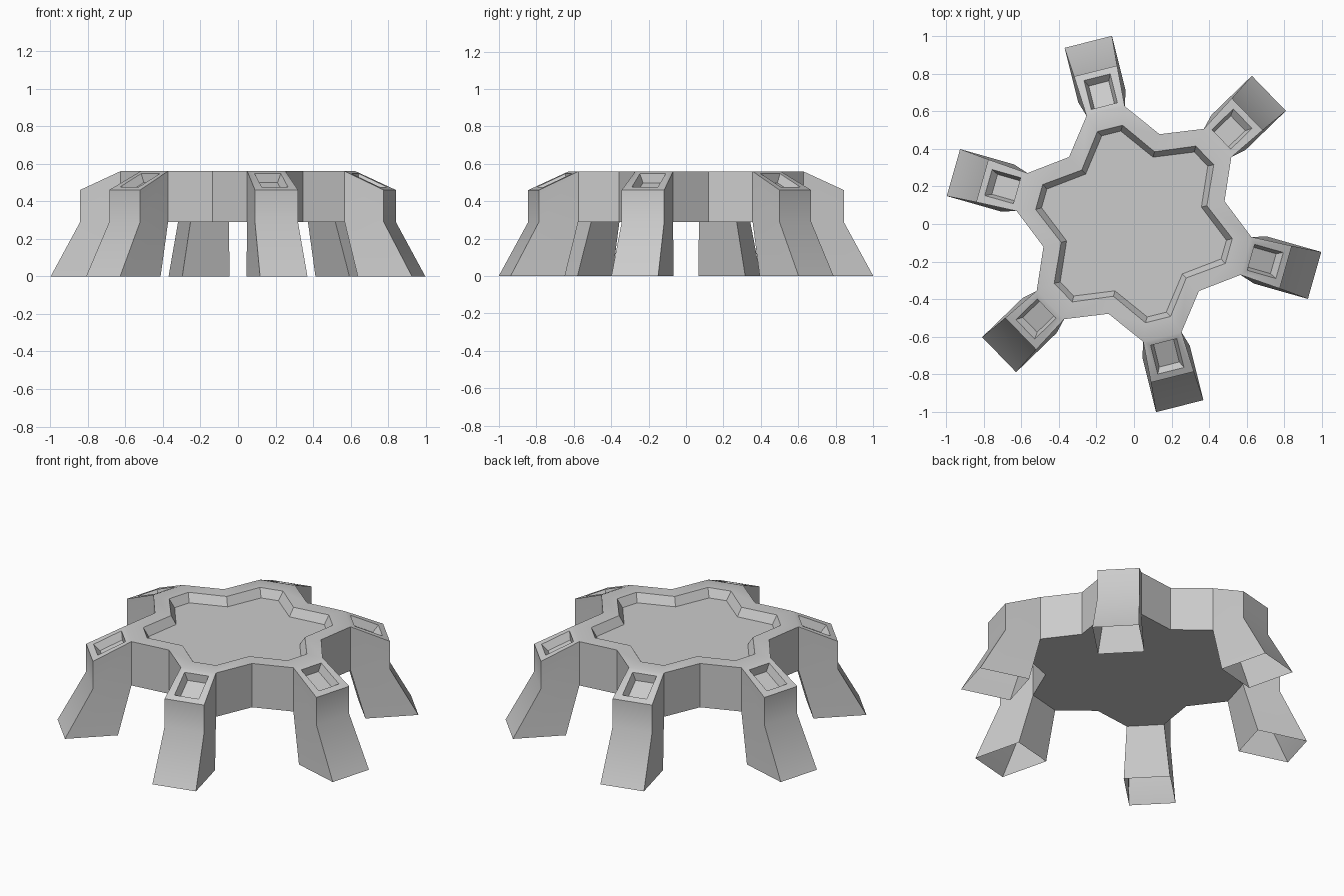
import bpy, bmesh, math
from mathutils import Vector

if "Cube" in bpy.data.objects:
    bpy.data.objects.remove(bpy.data.objects["Cube"], do_unlink=True)

LEGS = 6
FIRST_ANGLE = math.radians(44.1)
Z_TOP, Z_KNEE, Z_LIP = 0.56, 0.29, 0.46

grey = bpy.data.materials.new("light_grey")
grey.use_nodes = True
GREY = (0.6, 0.6, 0.6, 1)
grey.diffuse_color = GREY
grey.node_tree.nodes["Principled BSDF"].inputs["Base Color"].default_value = GREY

bm = bmesh.new()


def place(k, u, v, z):
    """Point in the frame of leg k: u outward, v sideways."""
    a = FIRST_ANGLE + k * math.tau / LEGS
    return Vector((u * math.cos(a) - v * math.sin(a),
                   u * math.sin(a) + v * math.cos(a), z))


def star(u, half, valley, z):
    """Ring of blunt points, one per leg, with a valley between legs."""
    ring = []
    for k in range(LEGS):
        ring += [place(k, u, -half, z), place(k, u, half, z),
                 place(k + 0.5, valley, 0, z)]
    return [bm.verts.new(p) for p in ring]


def bridge(a, b, skip=()):
    n = len(a)
    for i in range(n):
        if i % 3 not in skip:
            j = (i + 1) % n
            bm.faces.new((a[i], a[j], b[j], b[i]))


# Hub: underside, outer wall (open where the legs join), rim and sunken floor
under = star(0.62, 0.105, 0.497, Z_KNEE)
edge = star(0.62, 0.105, 0.497, Z_TOP)
rim = star(0.525, 0.069, 0.40, Z_TOP)
floor = star(0.497, 0.052, 0.37, Z_TOP - 0.05)
bm.faces.new(under[::-1])
bridge(under, edge, skip=(0,))
bridge(edge, rim)
bridge(rim, floor)
bm.faces.new(floor)

# Legs: hollow, open at the foot, with a sloped top holding a pocket
slope = math.atan2(Z_TOP - Z_LIP, 0.84 - 0.62)
for k in range(LEGS):
    def pair(u, half, z):
        return [bm.verts.new(place(k, u, s * half, z)) for s in (-1, 1)]

    def slope_z(u):
        return Z_TOP - (u - 0.62) * math.tan(slope)

    top_in, knee_in = edge[3 * k:3 * k + 2], under[3 * k:3 * k + 2]
    lip, knee = pair(0.84, 0.118, Z_LIP), pair(0.84, 0.118, Z_KNEE)
    foot, foot_in = pair(1.0, 0.13, 0), pair(0.70, 0.13, 0)

    # Outer, inner and side walls
    for a, b in ((lip, knee), (knee, foot), (foot_in, knee_in)):
        bm.faces.new((a[0], b[0], b[1], a[1]))
    for s in (0, 1):
        bm.faces.new((top_in[s], lip[s], knee[s], knee_in[s]))
        bm.faces.new((knee_in[s], knee[s], foot[s], foot_in[s]))

    # Pocket sunk at right angles to the sloped top
    def loop(u0, u1, half, depth):
        du, dz = depth * math.sin(slope), depth * math.cos(slope)
        a = pair(u0 - du, half, slope_z(u0) - dz)
        b = pair(u1 - du, half, slope_z(u1) - dz)
        return [a[0], b[0], b[1], a[1]]

    outer = [top_in[0], lip[0], lip[1], top_in[1]]
    mouth = loop(0.648, 0.806, 0.072, 0)
    base = loop(0.664, 0.790, 0.055, 0.045)
    bridge(outer, mouth)
    bridge(mouth, base)
    bm.faces.new(base)

bmesh.ops.recalc_face_normals(bm, faces=bm.faces[:])
mesh = bpy.data.meshes.new("six_legged_platform")
bm.to_mesh(mesh)
bm.free()
mesh.materials.append(grey)
platform = bpy.data.objects.new("six_legged_platform", mesh)
bpy.context.collection.objects.link(platform)

# Soft shading over the shallow bends, sharp elsewhere
bpy.ops.object.select_all(action='DESELECT')
platform.select_set(True)
bpy.context.view_layer.objects.active = platform
bpy.ops.object.shade_smooth_by_angle(angle=math.radians(30))
